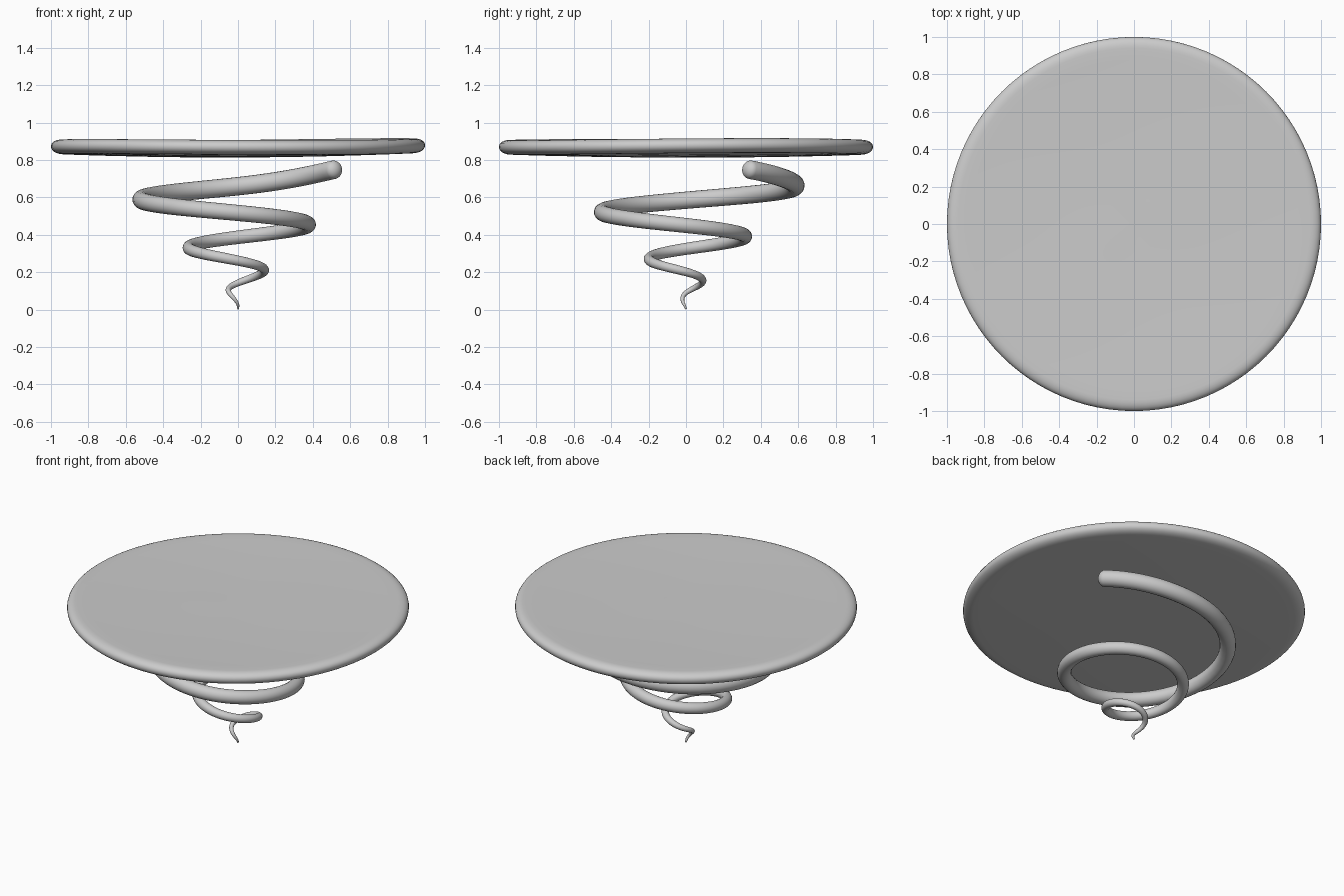
import bpy, bmesh, math
from mathutils import Vector

if "Cube" in bpy.data.objects:
    bpy.data.objects.remove(bpy.data.objects["Cube"])


def make_object(name, bm):
    bmesh.ops.recalc_face_normals(bm, faces=bm.faces)
    mesh = bpy.data.meshes.new(name)
    bm.to_mesh(mesh)
    bm.free()
    for p in mesh.polygons:
        p.use_smooth = True
    obj = bpy.data.objects.new(name, mesh)
    bpy.context.collection.objects.link(obj)
    return obj


def skin_rings(name, rings, start, end):
    """Bridge closed rings of points and close both ends with a fan."""
    bm = bmesh.new()
    loops = [[bm.verts.new(p) for p in ring] for ring in rings]
    n = len(loops[0])
    for a, b in zip(loops, loops[1:]):
        for i in range(n):
            j = (i + 1) % n
            bm.faces.new((a[i], a[j], b[j], b[i]))
    for loop, tip in ((loops[0], start), (loops[-1], end)):
        v = bm.verts.new(tip)
        for i in range(n):
            bm.faces.new((loop[i], loop[(i + 1) % n], v))
    return make_object(name, bm)


# Round top: thin disc with a full round rim, slightly dished and wavy
def disc_point(r, z, a):
    dish = -0.020 * (1 - r * r)
    wave = 0.005 * r * math.sin(2 * a + 0.6) + 0.003 * r * math.cos(a)
    return (r * math.cos(a), r * math.sin(a), 0.873 + z + dish + wave)


H = 0.039
profile = [(r, H) for r in (0.15, 0.35, 0.55, 0.75, 0.88)]
for k in range(13):
    t = math.pi / 2 - math.pi * k / 12
    c, s = math.cos(t), math.sin(t)
    profile.append((0.94 + 0.06 * c, H * math.copysign(abs(s) ** 0.9, s)))
profile += [(r, -H) for r in (0.88, 0.75, 0.55, 0.35, 0.15)]
SEG = 96
rings = [[disc_point(r, z, math.tau * i / SEG) for i in range(SEG)] for r, z in profile]
skin_rings("round_top", rings, disc_point(0, H, 0), disc_point(0, -H, 0))

# Tapered spiral base: (angle in degrees, radius, height, tube radius)
keys = [(1010, 0.000, 0.006, 0.005), (980, 0.012, 0.030, 0.008), (900, 0.047, 0.090, 0.013),
        (810, 0.085, 0.143, 0.018), (720, 0.138, 0.202, 0.023),
        (630, 0.194, 0.262, 0.027), (540, 0.261, 0.325, 0.032),
        (450, 0.315, 0.387, 0.036), (360, 0.374, 0.450, 0.040),
        (270, 0.447, 0.517, 0.043), (180, 0.517, 0.585, 0.046),
        (90, 0.584, 0.660, 0.049), (34, 0.616, 0.748, 0.050)]
keys[-1] = (34, 0.616, 0.748, 0.050)


def sample(k, t):
    """Smooth interpolation through the keys."""
    def slope(i):
        if i == 0 or i == len(keys) - 1:
            j = min(i, len(keys) - 2)
            return [b - a for a, b in zip(keys[j], keys[j + 1])]
        return [(b - a) / 2 for a, b in zip(keys[i - 1], keys[i + 1])]
    h = (2*t**3 - 3*t**2 + 1, t**3 - 2*t**2 + t, -2*t**3 + 3*t**2, t**3 - t**2)
    return [h[0]*p + h[1]*m + h[2]*q + h[3]*n for p, m, q, n in
            zip(keys[k], slope(k), keys[k + 1], slope(k + 1))]


path = []
STEPS = 16
for k in range(len(keys) - 1):
    for s in range(STEPS + (k == len(keys) - 2)):
        a, r, z, w = sample(k, s / STEPS)
        a = math.radians(a)
        path.append((Vector((r * math.cos(a), r * math.sin(a), z)), w))


def tube_ring(centre, tangent, radius, n=20):
    side = tangent.cross(Vector((0, 0, 1))).normalized()
    up = side.cross(tangent).normalized()
    return [centre + radius * (math.cos(math.tau * i / n) * side
                               + math.sin(math.tau * i / n) * up) for i in range(n)]


rings = []
for i, (p, w) in enumerate(path):
    tangent = (path[min(i + 1, len(path) - 1)][0] - path[max(i - 1, 0)][0]).normalized()
    rings.append(tube_ring(p, tangent, w))
# Rounded upper end of the spiral
p, w = path[-1]
for k in range(1, 6):
    t = math.pi / 2 * k / 6
    rings.append(tube_ring(p + tangent * w * math.sin(t) * 0.8, tangent, w * math.cos(t)))
skin_rings("spiral_base", rings, (0, 0, 0), p + tangent * w * 0.8)
